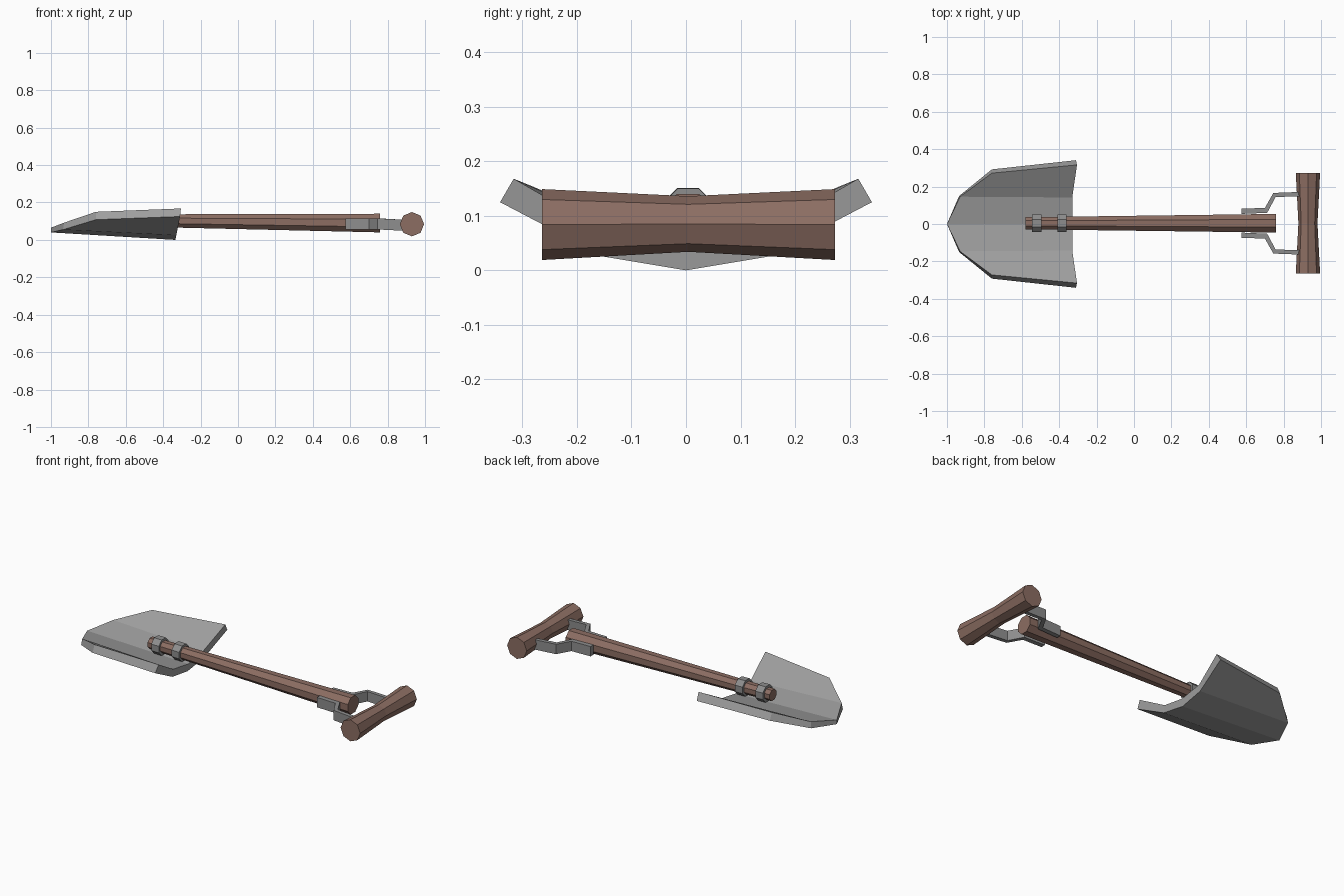
import bpy, bmesh, math
from mathutils import Vector

if "Cube" in bpy.data.objects:
    bpy.data.objects.remove(bpy.data.objects["Cube"])


def material(name, rgb):
    m = bpy.data.materials.new(name)
    m.diffuse_color = (*rgb, 1)
    m.use_nodes = True
    m.node_tree.nodes["Principled BSDF"].inputs["Base Color"].default_value = m.diffuse_color
    return m


STEEL = material("steel grey", (0.34, 0.34, 0.34))
FITTING = material("fitting grey", (0.27, 0.27, 0.27))
WOOD = material("brown wood", (0.262, 0.154, 0.123))
MID_Y = 0.004  # the shaft sits slightly off centre


def make(name, bm, mat):
    bmesh.ops.recalc_face_normals(bm, faces=bm.faces)
    me = bpy.data.meshes.new(name)
    bm.to_mesh(me)
    bm.free()
    me.materials.append(mat)
    ob = bpy.data.objects.new(name, me)
    bpy.context.collection.objects.link(ob)
    return ob


def octagon_bar(name, stations, axis, turn, mat):
    """Eight-sided bar through (centre, corner radius) stations along x or y."""
    bm = bmesh.new()
    loops = []
    for c, r in stations:
        loop = []
        for i in range(8):
            a = turn + i * math.pi / 4
            u, v = r * math.cos(a), r * math.sin(a)
            off = Vector((0, u, v)) if axis == "x" else Vector((u, 0, v))
            loop.append(bm.verts.new(Vector(c) + off))
        loops.append(loop)
    for a, b in zip(loops, loops[1:]):
        for i in range(8):
            j = (i + 1) % 8
            bm.faces.new((a[i], a[j], b[j], b[i]))
    bm.faces.new(loops[0])
    bm.faces.new(loops[-1])
    return make(name, bm, mat)


# Blade: half outline as tip, shoulder, corner, back corner, back fold, back middle
outer = [(-1, 0, .04), (-.935, .15, .055), (-.76, .292, .108),
         (-.31, .341, .125), (-.33, .15, .025), (-.335, 0, 0)]
inner = [(-1, 0, .065), (-.93, .146, .092), (-.76, .272, .15),
         (-.305, .316, .168), (-.33, .142, .068), (-.33, 0, .045)]
bm = bmesh.new()
lo = [bm.verts.new(p) for p in outer]
hi = [bm.verts.new(p) for p in inner]
for v in (lo, hi):
    bm.faces.new((v[0], v[1], v[4], v[5]))
    bm.faces.new((v[1], v[2], v[3], v[4]))
for i in range(5):
    bm.faces.new((lo[i], lo[i + 1], hi[i + 1], hi[i]))
# temporary centre wall keeps the normals consistent, then opens for the mirror
wall = bm.faces.new((lo[0], hi[0], hi[5], lo[5]))
bmesh.ops.recalc_face_normals(bm, faces=bm.faces)
bmesh.ops.delete(bm, geom=[wall], context="FACES_ONLY")
blade = make("blade", bm, STEEL)
mod = blade.modifiers.new("mirror", "MIRROR")
mod.use_axis = (False, True, False)

# Shaft: tapered, flat side up
FLAT = math.pi / 8
octagon_bar("shaft", [((-.58, MID_Y, .104), .035), ((.76, MID_Y, .09), .054)],
            "x", FLAT, WOOD)

# Two collars holding the shaft to the blade
for n, x in enumerate((-.52, -.385)):
    octagon_bar(f"collar_{n + 1}", [((x - .025, MID_Y, .104), .051),
                                    ((x + .025, MID_Y, .103), .051)],
                "x", FLAT, FITTING)

# Grip: waisted crossbar, corner up
octagon_bar("grip", [((.93, -.264, .084), .065), ((.93, MID_Y, .085), .051),
                     ((.93, .273, .084), .065)], "y", 0, WOOD)

# Bent arms from the shaft to the grip: (x, outer offset, inner offset)
bends = [(.575, .078, .05), (.70, .082, .056), (.745, .162, .14), (.90, .168, .145)]
for name, side in (("left_arm", 1), ("right_arm", -1)):
    bm = bmesh.new()
    rings = []
    for i, (x, out, inn) in enumerate(bends):
        xi = x + (.012 if i in (1, 2) else 0)
        rings.append([bm.verts.new((px, MID_Y + side * py, z)) for px, py, z in
                      ((x, out, .056), (x, out, .115),
                       (xi, inn, .115), (xi, inn, .056))])
        if i == 3:
            for v in rings[-1]:
                v.co.z -= .008
    for a, b in zip(rings, rings[1:]):
        for k in range(4):
            m = (k + 1) % 4
            bm.faces.new((a[k], a[m], b[m], b[k]))
    bm.faces.new(rings[0])
    bm.faces.new(rings[-1])
    make(name, bm, FITTING)
